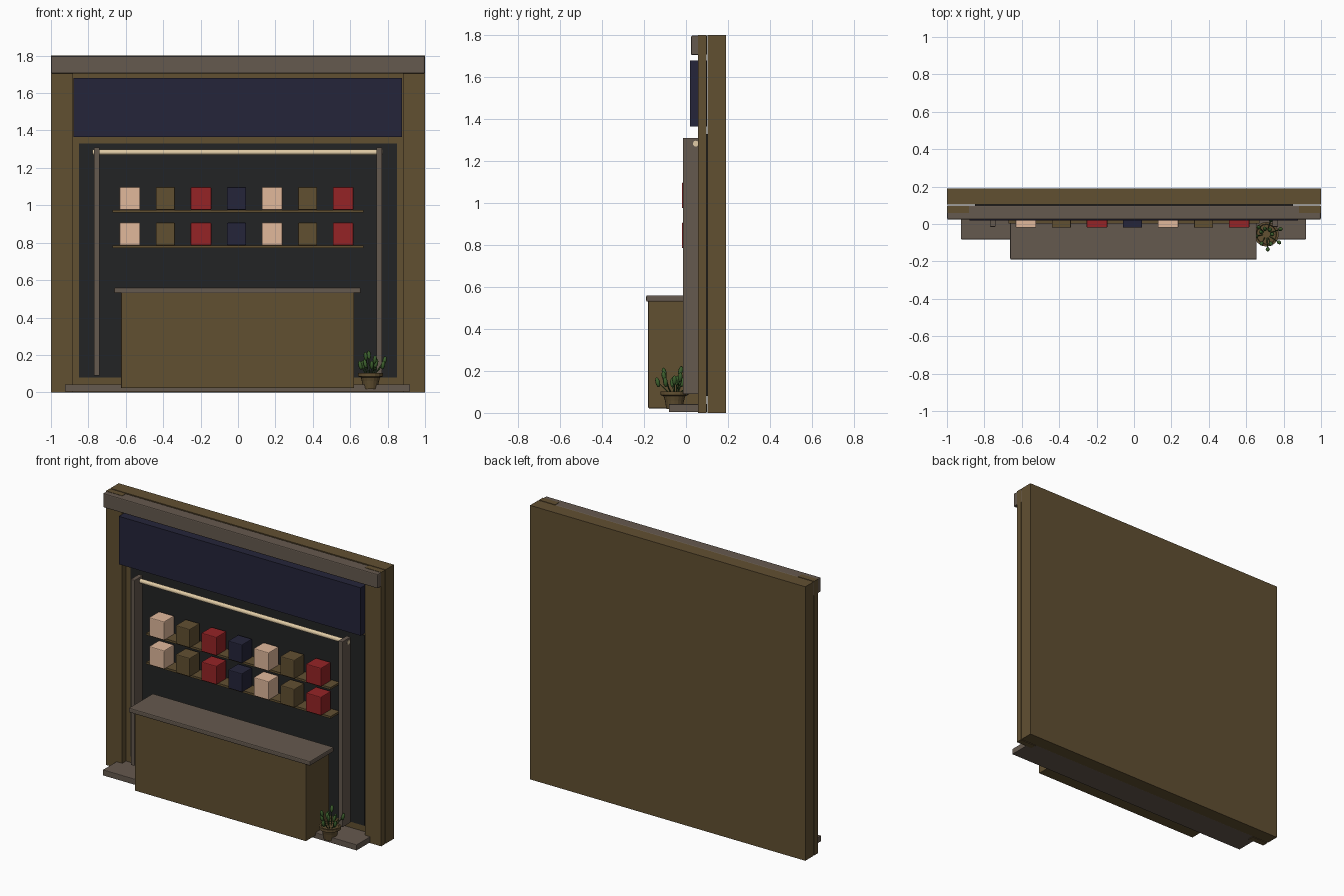
import bpy, bmesh, math, random
from mathutils import Vector, Matrix

cube = bpy.data.objects.get("Cube")
if cube:
    bpy.data.objects.remove(cube, do_unlink=True)


def material(name, color):
    m = bpy.data.materials.new(name)
    m.use_nodes = True
    rgba = (*color, 1)
    m.diffuse_color = rgba
    m.node_tree.nodes["Principled BSDF"].inputs["Base Color"].default_value = rgba
    return m


wood = material("brown wood", (0.12, 0.079, 0.031))
grey = material("warm grey", (0.13, 0.1, 0.077))
navy = material("navy cloth", (0.018, 0.018, 0.042))
dark = material("charcoal", (0.016, 0.017, 0.018))
peach = material("peach", (0.75, 0.48, 0.33))
red = material("red", (0.3, 0.017, 0.019))
glow = material("pale lamp", (0.75, 0.6, 0.38))
green = material("leaf green", (0.045, 0.115, 0.026))


def finish(name, bm, mat, smooth=False):
    me = bpy.data.meshes.new(name)
    bmesh.ops.recalc_face_normals(bm, faces=bm.faces)
    for f in bm.faces:
        f.smooth = smooth
    bm.to_mesh(me)
    bm.free()
    ob = bpy.data.objects.new(name, me)
    bpy.context.collection.objects.link(ob)
    me.materials.append(mat)
    return ob


def box(name, mat, x, y, z, bevel=0):
    """Box from its (low, high) range on each axis."""
    bm = bmesh.new()
    bmesh.ops.create_cube(bm, size=1)
    for v in bm.verts:
        v.co = [r[0] if c < 0 else r[1] for c, r in zip(v.co, (x, y, z))]
    ob = finish(name, bm, mat)
    if bevel:
        mod = ob.modifiers.new("soft edges", "BEVEL")
        mod.width = bevel
        mod.segments = 2
    return ob


def rod(bm, a, b, radius, sides):
    a, b = Vector(a), Vector(b)
    d = b - a
    turn = Vector((0, 0, 1)).rotation_difference(d).to_matrix().to_4x4()
    bmesh.ops.create_cone(bm, cap_ends=True, segments=sides, radius1=radius, radius2=radius,
                          depth=d.length, matrix=Matrix.Translation((a + b) / 2) @ turn)


# Wall, side posts and header
box("back_wall", wood, (-1, 1), (0.103, 0.19), (0, 1.8))
for side, s in (("left", 1), ("right", -1)):
    box(side + "_post", wood, sorted((s * 0.882, s)), (0.058, 0.097), (0, 1.8))
    box(side + "_upright", grey, sorted((s * 0.74, s * 0.77)), (-0.015, 0.07), (0.09, 1.31), 0.003)
box("header_beam", grey, (-0.999, 0.999), (0.024, 0.1), (1.705, 1.798), 0.006)
box("cloth_valance", navy, (-0.88, 0.878), (0.02, 0.1), (1.365, 1.68))
box("recess_panel", dark, (-0.85, 0.85), (0.097, 0.105), (0.08, 1.33))
box("door_sill", grey, (-0.925, 0.92), (-0.082, 0.1), (0.004, 0.042), 0.003)

# Lamp tube between the uprights
bm = bmesh.new()
rod(bm, (-0.778, 0.047, 1.283), (0.772, 0.047, 1.283), 0.014, 12)
finish("lamp_tube", bm, glow)

# Shelves with goods
goods = [peach, wood, red, navy, peach, wood, red]
for row, z in (("lower", 0.785), ("upper", 0.975)):
    box(row + "_shelf", wood, (-0.67, 0.67), (0.004, 0.1), (z - 0.014, z))
    for i, mat in enumerate(goods):
        x = -0.578 + i * 0.19
        w = 0.051 if mat in (wood, navy) else 0.055
        box(f"{row}_goods_{i + 1}", mat, (x - w, x + w), (-0.02, 0.085), (z, z + 0.122), 0.005)

# Counter
box("counter_body", wood, (-0.625, 0.62), (-0.18, 0.06), (0.022, 0.535), 0.003)
box("counter_top", grey, (-0.662, 0.656), (-0.19, 0.06), (0.53, 0.56), 0.006)

# Plant pot, turned from a profile with a sunken rim
PX, PY = 0.708, -0.055
profile = [(0, 0.018), (0.038, 0.018), (0.046, 0.06), (0.052, 0.08),
           (0.066, 0.085), (0.066, 0.103), (0.055, 0.103), (0.052, 0.093), (0, 0.093)]
bm = bmesh.new()
pts = [bm.verts.new((PX + r, PY, z)) for r, z in profile]
edges = [bm.edges.new(p) for p in zip(pts, pts[1:])]
bmesh.ops.spin(bm, geom=pts + edges, cent=(PX, PY, 0), axis=(0, 0, 1),
               angle=math.tau, steps=16)
bmesh.ops.remove_doubles(bm, verts=bm.verts, dist=0.0005)
finish("plant_pot", bm, wood)

# Stems and oval leaves
random.seed(4)
stems, leaves = bmesh.new(), bmesh.new()
for i in range(12):
    a = i * 2.4
    reach = 0.03 + 0.05 * (i % 3) / 2
    height = random.uniform(0.14, 0.205) - 0.02 * (i % 3 == 2)
    out = Vector((math.cos(a), math.sin(a), 0))
    base = Vector((PX, PY, 0.09)) + out * 0.02
    tip = Vector((PX, PY, height)) + out * reach
    rod(stems, base, tip, 0.0025, 5)
    lean = Vector((0, 0, 1)).rotation_difference(out * 0.25 + Vector((0, 0, 1)))
    bmesh.ops.create_uvsphere(
        leaves, u_segments=8, v_segments=6, radius=1,
        matrix=Matrix.Translation(tip) @ lean.to_matrix().to_4x4()
        @ Matrix.Diagonal((0.011, 0.011, 0.024, 1)))
finish("plant_stems", stems, green)
finish("plant_leaves", leaves, green, True)
